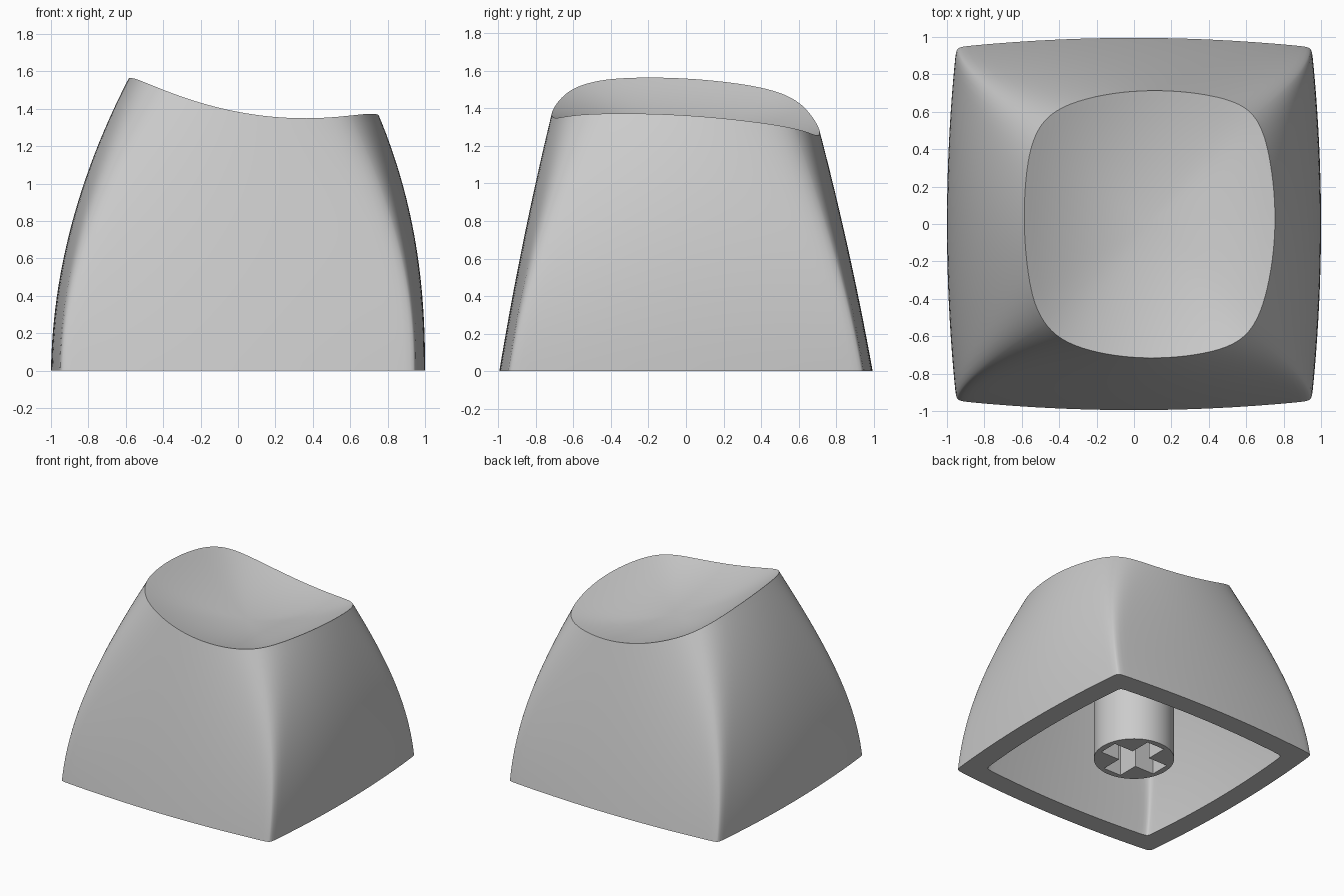
import bpy, bmesh
from math import sin, cos, pi

cube = bpy.data.objects.get("Cube")
if cube:
    bpy.data.objects.remove(cube, do_unlink=True)

# Single plastic colour
plastic = bpy.data.materials.new("light grey plastic")
plastic.use_nodes = True
GREY = (0.6, 0.6, 0.6, 1)
plastic.diffuse_color = GREY
plastic.node_tree.nodes["Principled BSDF"].inputs["Base Color"].default_value = GREY

HALF_SIDE = 16      # segments from mid side to corner
WALL_RINGS = 28
DISH_RINGS = 14
CEILING = 1.1
RIM = 0.168         # wall thickness
SCOOP = 0.1         # depth of the bowl below its rim
MID_X = 0.08        # centre of the top

# Directions around the section, bunched towards the four corners
angles = [pi / 2 * side + pi / 4 * sin(pi / 2 * k / HALF_SIDE)
          for side in range(4) for k in range(-HALF_SIDE, HALF_SIDE)]


def section(angle, z, inset=0.0):
    """Point on the bulged, rounded square section at height z."""
    t = min(z / 1.4, 1.1) ** 2
    n = 1 / (0.014 + 0.105 * t)
    bulge = 0.05 + 0.1 * t
    c, s = cos(angle), sin(angle)
    r = (abs(c) ** n + abs(s) ** n) ** (-1 / n)
    p, q = c * r, s * r
    left = -1 + 0.016 * z + 0.16 * z * z + inset
    right = 1 - 0.121 * z ** 2.3 - inset
    front = -0.995 + 0.165 * z + 0.028 * z * z + inset
    back = 0.995 - 0.18 * z - 0.032 * z * z - inset
    # the left-hand corners stay a little fuller towards the top
    side_bulge = bulge + 0.025 * t * p
    x = (left + right) / 2 + (right - left) / 2 * p * (1 - side_bulge * q * q)
    y = (front + back) / 2 + (back - front) / 2 * q * (1 - bulge * p * p)
    return x, y


def rim_height(x, y):
    """Height of the curved, tilted top edge."""
    return 1.318 + 0.275 * (x - 0.35) ** 2 - 0.066 * y - 0.03 * y * y


def top_height(angle):
    z = 1.4
    for _ in range(25):
        z = rim_height(*section(angle, z))
    return z


def finish(bm, name):
    bmesh.ops.recalc_face_normals(bm, faces=bm.faces)
    mesh = bpy.data.meshes.new(name)
    bm.to_mesh(mesh)
    bm.free()
    mesh.materials.append(plastic)
    obj = bpy.data.objects.new(name, mesh)
    bpy.context.collection.objects.link(obj)
    return obj


def smooth(obj):
    bpy.ops.object.select_all(action='DESELECT')
    obj.select_set(True)
    bpy.context.view_layer.objects.active = obj
    bpy.ops.object.shade_smooth_by_angle(angle=pi / 6)


# Cap shell: inner wall down, rim, outer wall up, then the dish inwards
rings = []
for i in range(WALL_RINGS, -1, -1):
    z = CEILING * i / WALL_RINGS
    rings.append([(*section(a, z, RIM), z) for a in angles])
heights = [top_height(a) for a in angles]
for i in range(WALL_RINGS + 1):
    rings.append([(*section(a, h * i / WALL_RINGS), h * i / WALL_RINGS)
                  for a, h in zip(angles, heights)])
edge = rings[-1]
for i in range(DISH_RINGS - 1, 0, -1):
    f = i / DISH_RINGS
    flat = [(MID_X + (x - MID_X) * f, y * f) for x, y, _ in edge]
    rings.append([(x, y, rim_height(x, y) - SCOOP * (1 - f * f)) for x, y in flat])

bm = bmesh.new()
loops = [[bm.verts.new(co) for co in ring] for ring in rings]
count = len(angles)
for low, high in zip(loops, loops[1:]):
    for j in range(count):
        k = (j + 1) % count
        bm.faces.new((low[j], low[k], high[k], high[j]))
for loop, z in ((loops[0], CEILING), (loops[-1], rim_height(MID_X, 0) - SCOOP)):
    hub = bm.verts.new((MID_X, 0, z))
    for j in range(count):
        bm.faces.new((loop[j], loop[(j + 1) % count], hub))
smooth(finish(bm, "cap_shell"))


def prism(name, outline, z0, z1):
    bm = bmesh.new()
    face = bm.faces.new([bm.verts.new((x, y, z0)) for x, y in outline])
    up = bmesh.ops.extrude_face_region(bm, geom=[face])
    verts = [v for v in up["geom"] if isinstance(v, bmesh.types.BMVert)]
    bmesh.ops.translate(bm, verts=verts, vec=(0, 0, z1 - z0))
    return finish(bm, name)


# Round stem with a cross-shaped socket
stem = prism("stem", [(0.302 * cos(2 * pi * i / 64), 0.302 * sin(2 * pi * i / 64))
                      for i in range(64)], 0.03, CEILING + 0.02)
arm, w = 0.255, 0.08
quarter = [(arm, -w), (arm, w), (w, w)]
cross = []
for turn in range(4):
    cross += quarter
    quarter = [(-y, x) for x, y in quarter]
socket = prism("socket_cutter", cross, -0.05, 0.6)
socket.hide_render = True

cut = stem.modifiers.new("socket", 'BOOLEAN')
cut.operation = 'DIFFERENCE'
cut.solver = 'EXACT'
cut.object = socket
bpy.context.view_layer.objects.active = stem
bpy.ops.object.modifier_apply(modifier=cut.name)
bpy.data.objects.remove(socket, do_unlink=True)
smooth(stem)
